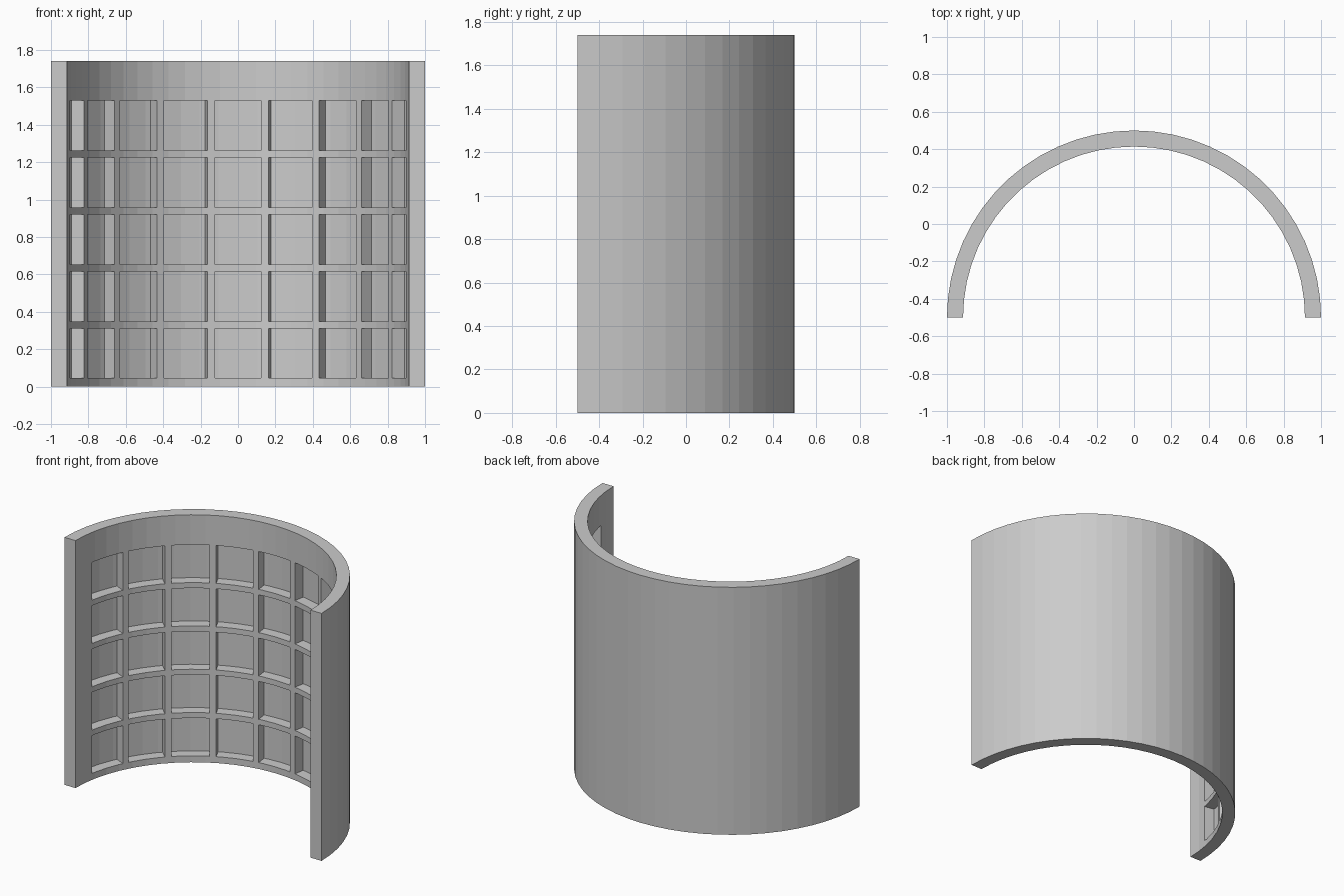
import bpy, bmesh
from math import sin, cos, radians

if "Cube" in bpy.data.objects:
    bpy.data.objects.remove(bpy.data.objects["Cube"])

R_OUT, R_IN, R_FLOOR = 1.0, 0.914, 0.989   # outer face, inner face, coffer floor
HEIGHT, CY = 1.74, -0.5
FACET = 6                                   # degrees per flat facet
PITCH, HALF = 18, 7.7                       # coffer column spacing, half width (degrees)
Z0, ROW, COFFER_H = 0.045, 0.3045, 0.266    # coffer rows

columns = [PITCH * k for k in range(-4, 5)]
rows = [(Z0 + ROW * k, Z0 + ROW * k + COFFER_H) for k in range(5)]

# Grid lines: facet edges plus coffer borders
angles = sorted(set(range(-90, 91, FACET)) | {c + s * HALF for c in columns for s in (-1, 1)})
levels = sorted({0, HEIGHT} | {z for r in rows for z in r})

bm = bmesh.new()


def point(r, a, z):
    """Point on a faceted half cylinder; angle 0 is the back middle."""
    off = a % FACET - FACET / 2
    r *= cos(radians(FACET / 2)) / cos(radians(off))
    return (r * sin(radians(a)), CY + r * cos(radians(a)), z)


def quad(*pts):
    bm.faces.new([bm.verts.new(point(*p)) for p in pts])


def inner_radius(i, j):
    """Radius of the inner surface in a grid cell (outer radius past the ends)."""
    if not (0 <= i < len(angles) - 1 and 0 <= j < len(levels) - 1):
        return R_OUT
    a = (angles[i] + angles[i + 1]) / 2
    z = (levels[j] + levels[j + 1]) / 2
    inside = any(abs(a - c) < HALF for c in columns) and any(lo < z < hi for lo, hi in rows)
    return R_FLOOR if inside else R_IN


na, nz = len(angles) - 1, len(levels) - 1

# Outer shell, inner surface and coffer floors
for i in range(na):
    a, b = angles[i], angles[i + 1]
    for j in range(nz):
        lo, hi = levels[j], levels[j + 1]
        r = inner_radius(i, j)
        quad((R_OUT, a, lo), (R_OUT, b, lo), (R_OUT, b, hi), (R_OUT, a, hi))
        quad((r, a, lo), (r, a, hi), (r, b, hi), (r, b, lo))

# Upright coffer sides and the two end faces
for i in range(na + 1):
    a = angles[i]
    for j in range(nz):
        p, q = inner_radius(i - 1, j), inner_radius(i, j)
        if p != q:
            lo, hi = levels[j], levels[j + 1]
            quad((p, a, lo), (q, a, lo), (q, a, hi), (p, a, hi))

# Coffer ledges, top rim and underside
for j in range(nz + 1):
    z = levels[j]
    for i in range(na):
        p, q = inner_radius(i, j - 1), inner_radius(i, j)
        if p != q:
            a, b = angles[i], angles[i + 1]
            quad((p, a, z), (q, a, z), (q, b, z), (p, b, z))

bmesh.ops.remove_doubles(bm, verts=bm.verts[:], dist=1e-5)
bmesh.ops.recalc_face_normals(bm, faces=bm.faces[:])

mesh = bpy.data.meshes.new("coffered_half_round_wall")
bm.to_mesh(mesh)
bm.free()
wall = bpy.data.objects.new("coffered_half_round_wall", mesh)
bpy.context.collection.objects.link(wall)
